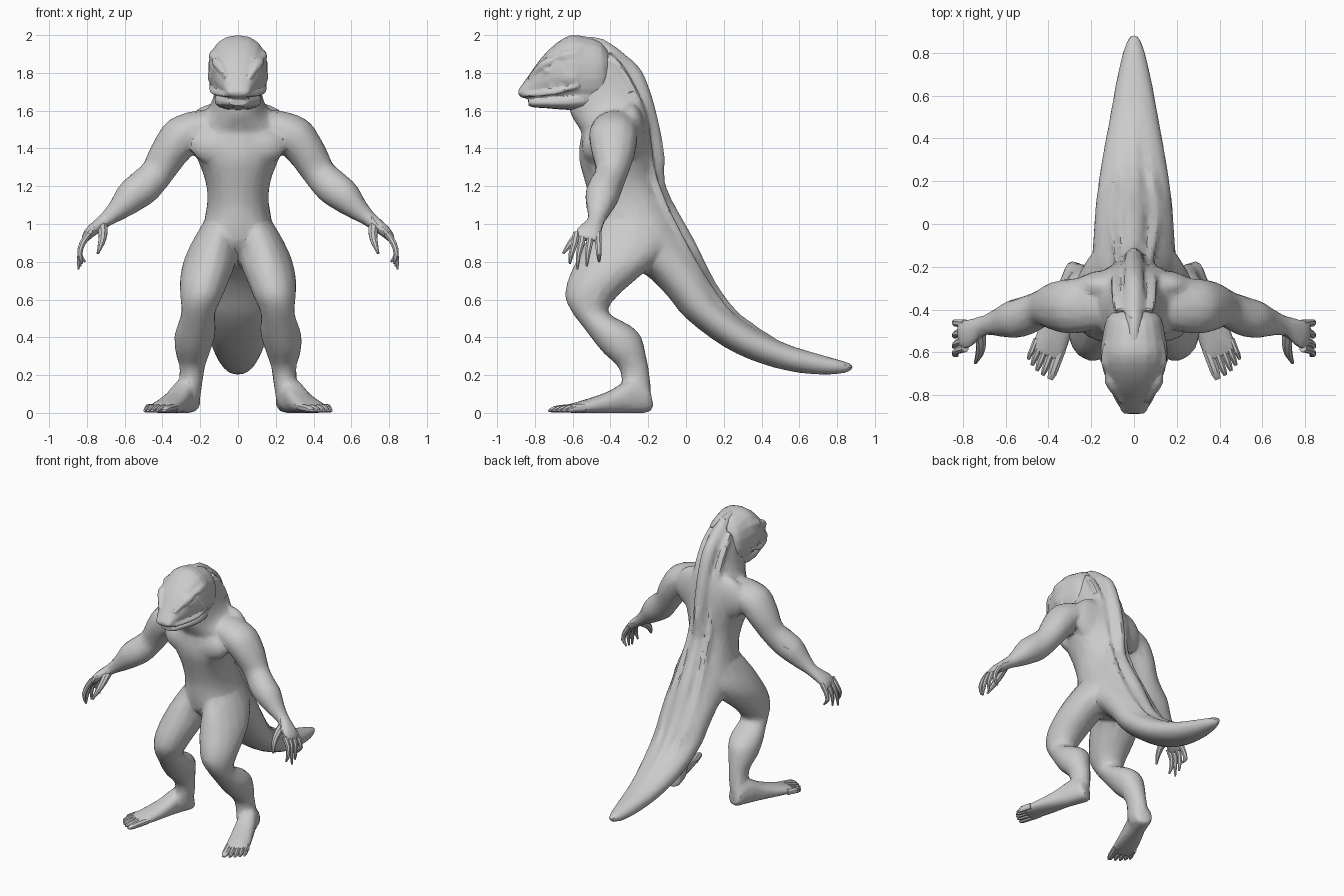
import bpy, bmesh, math
from mathutils import Vector, Matrix

skin = bpy.data.materials.new("grey_skin")
skin.diffuse_color = (0.6, 0.6, 0.6, 1)


# ---- helpers: a ring is (centre, half axis u, half axis v) ----
def slab(p0, p1, w, x=0.0):
    """Ring spanning two (y, z) profile points with half width w."""
    a, b = Vector((x, *p0)), Vector((x, *p1))
    return ((a + b) / 2, Vector((w, 0, 0)), (b - a) / 2)


def tube(pts):
    """Rings square to a path of (x, y, z, half width, half thickness)."""
    out = []
    for i, p in enumerate(pts):
        a, b = pts[max(i - 1, 0)], pts[min(i + 1, len(pts) - 1)]
        t = (Vector(b[:3]) - Vector(a[:3])).normalized()
        u = Vector((0, 1, 0))
        u = u - t * u.dot(t)
        if u.length < 0.25:
            u = Vector((1, 0, 0)) - t * t.x
        u.normalize()
        out.append((Vector(p[:3]), u * p[3], t.cross(u) * p[4]))
    return out


def refine(rings, k):
    """Catmull-Rom interpolation between rings."""
    out, n = [], len(rings)
    for i in range(n - 1):
        q = [rings[max(i - 1, 0)], rings[i], rings[i + 1], rings[min(i + 2, n - 1)]]
        for s in range(k):
            t = s / k
            out.append(tuple(
                0.5 * (2 * b + (c - a) * t + (2 * a - 5 * b + 4 * c - d) * t * t
                       + (3 * b - a - 3 * c + d) * t ** 3)
                for a, b, c, d in zip(*q)))
    return out + [rings[-1]]


def part(name, lofts, n=14, power=2.0, k=2, mirror=False, xf=None):
    """Object made of lofted rings, optionally mirrored across x."""
    bm = bmesh.new()

    def sp(v):
        return math.copysign(abs(v) ** (2 / power), v)

    for side in ((1, -1) if mirror else (1,)):
        for rings in lofts:
            loops = []
            for c, u, v in refine(rings, k):
                loop = []
                for j in range(n):
                    a = 2 * math.pi * (j + 0.5) / n
                    p = c + u * sp(math.cos(a)) + v * sp(math.sin(a))
                    p = xf @ p if xf else p
                    loop.append(bm.verts.new((p.x * side, p.y, p.z)))
                loops.append(loop)
            for A, B in zip(loops, loops[1:]):
                for j in range(n):
                    m = (j + 1) % n
                    bm.faces.new((A[j], A[m], B[m], B[j]))
            bm.faces.new(loops[0])
            bm.faces.new(loops[-1])
    bmesh.ops.recalc_face_normals(bm, faces=bm.faces)
    me = bpy.data.meshes.new(name)
    bm.to_mesh(me)
    bm.free()
    me.materials.append(skin)
    ob = bpy.data.objects.new(name, me)
    bpy.context.collection.objects.link(ob)
    return ob


def blob(c, r):
    """Ellipsoid rings stacked along z."""
    out = []
    for i in range(7):
        a = math.pi * (0.04 + 0.92 * i / 6)
        s, h = math.sin(a), math.cos(a)
        out.append((Vector((c[0], c[1], c[2] + r[2] * h)),
                    Vector((r[0] * s, 0, 0)), Vector((0, r[1] * s, 0))))
    return out


def select(obs):
    bpy.ops.object.select_all(action='DESELECT')
    for o in obs:
        o.select_set(True)
    bpy.context.view_layer.objects.active = obs[0]


def blend(obs, voxel, smooth, ratio):
    """Fuse masses into one skin, then reduce it to broad facets."""
    select(obs)
    bpy.ops.object.join()
    ob = obs[0]
    rm = ob.modifiers.new("blend", 'REMESH')
    rm.mode, rm.voxel_size = 'VOXEL', voxel
    sm = ob.modifiers.new("soften", 'SMOOTH')
    sm.factor, sm.iterations = 0.5, smooth
    ob.modifiers.new("facets", 'DECIMATE').ratio = ratio
    for m in ("blend", "soften", "facets"):
        bpy.ops.object.modifier_apply(modifier=m)
    ob.data.materials.clear()
    ob.data.materials.append(skin)


# ---- trunk and tail in one sweep: front point, back point, half width ----
trunk = part("body", [[slab(*r) for r in (
    ((-.6, 1.74), (-.38, 1.91), .115), ((-.62, 1.62), (-.29, 1.79), .122),
    ((-.595, 1.55), (-.235, 1.68), .15), ((-.555, 1.485), (-.2, 1.59), .22),
    ((-.565, 1.42), (-.185, 1.49), .25), ((-.565, 1.33), (-.175, 1.38), .22),
    ((-.535, 1.22), (-.165, 1.25), .175), ((-.505, 1.1), (-.13, 1.16), .163),
    ((-.5, 1.0), (-.07, 1.05), .178), ((-.48, .9), (-.02, .96), .197),
    ((-.38, .8), (.04, .86), .197), ((-.22, .735), (.085, .78), .19),
    ((-.1, .62), (.14, .68), .185), ((0, .5), (.2, .58), .178),
    ((.2, .35), (.34, .465), .155), ((.4, .26), (.52, .37), .12),
    ((.6, .212), (.7, .312), .085), ((.78, .203), (.82, .278), .052),
    ((.87, .22), (.89, .255), .02))]], n=20, k=3, power=2.15)

# ---- arms from inside the chest to the wrist, and palms ----
arms = part("arms", [tube((
    (.08, -.36, 1.52, .11, .08), (.2, -.375, 1.505, .125, .098),
    (.3, -.385, 1.46, .13, .112), (.37, -.385, 1.37, .114, .1),
    (.43, -.395, 1.27, .086, .088), (.495, -.425, 1.2, .09, .094),
    (.565, -.445, 1.145, .09, .088), (.63, -.46, 1.08, .068, .062),
    (.69, -.472, 1.03, .048, .042), (.735, -.488, .995, .052, .036),
    (.785, -.515, .955, .07, .03), (.815, -.525, .915, .066, .02)))],
    mirror=True, k=3)

# ---- legs: centre x, front y, back y, z, half width ----
legs = part("legs", [[slab((a, z), (b, z), w, x) for x, a, b, z, w in (
    (.09, -.47, -.12, 1.0, .1), (.125, -.535, -.1, .9, .123),
    (.15, -.585, -.16, .8, .141), (.178, -.628, -.27, .7, .131),
    (.195, -.64, -.37, .61, .111), (.21, -.602, -.41, .53, .09),
    (.22, -.55, -.29, .46, .103), (.23, -.505, -.235, .4, .108),
    (.24, -.44, -.215, .32, .092), (.242, -.365, -.2, .25, .069),
    (.248, -.34, -.19, .18, .063), (.258, -.35, -.185, .1, .062),
    (.262, -.33, -.2, .04, .055))]], mirror=True, k=3, n=16)

# ---- feet, turned outwards about the heel ----
turn = Matrix.Translation((.262, -.225, 0)) @ Matrix.Rotation(math.radians(21), 4, 'Z')
feet = part("feet", [[slab(*r) for r in (
    ((.042, .015), (.035, .08), .045), ((.015, 0), (.01, .15), .064),
    ((-.1, -.002), (-.08, .175), .064), ((-.2, -.002), (-.18, .12), .072),
    ((-.31, -.002), (-.3, .078), .08), ((-.43, 0), (-.42, .045), .08))]],
    mirror=True, xf=turn, power=2.5)

# ---- muscle masses ----
muscle = part("muscles", [
    blob((.1, -.485, 1.41), (.15, .07, .1)),       # chest
    blob((.12, -.29, 1.48), (.16, .075, .16)),     # shoulder blade
    blob((.1, -.2, .9), (.095, .12, .17)),         # rump
], mirror=True)

# ---- crest down the spine, with a low ridge on each side ----
crest = part("spine_crest", [[slab(*r) for r in (
    ((-.56, 1.95), (-.58, 2.0), .025), ((-.45, 1.89), (-.44, 1.985), .045),
    ((-.37, 1.83), (-.32, 1.9), .05), ((-.3, 1.75), (-.235, 1.82), .052),
    ((-.25, 1.65), (-.178, 1.68), .05), ((-.22, 1.5), (-.135, 1.51), .048),
    ((-.2, 1.35), (-.108, 1.35), .045), ((-.18, 1.2), (-.108, 1.21), .045),
    ((-.1, 1.03), (-.035, 1.06), .05), ((0, .88), (.055, .9), .055),
    ((.11, .67), (.158, .69), .05), ((.25, .5), (.286, .525), .035),
    ((.45, .38), (.47, .4), .015))]], n=8, power=1.6)
ridges = part("side_ridges", [tube((
    (.07, -.41, 1.9, .016, .02), (.082, -.345, 1.82, .022, .026),
    (.085, -.265, 1.68, .022, .026), (.08, -.21, 1.5, .02, .024),
    (.075, -.185, 1.3, .02, .022), (.08, -.125, 1.12, .02, .022),
    (.1, -.007, .88, .02, .022), (.098, .112, .68, .018, .02),
    (.078, .265, .492, .015, .017), (.05, .48, .368, .01, .012)))],
    mirror=True, n=8)
blend([trunk, arms, legs, feet, muscle, crest, ridges], 0.0125, 5, 0.1)

# ---- head: lower point, upper point, half width ----
head = part("head", [[slab(*r) for r in (
    ((-.42, 1.7), (-.4, 1.9), .095), ((-.435, 1.65), (-.45, 1.965), .13),
    ((-.52, 1.62), (-.53, 1.99), .148), ((-.59, 1.635), (-.61, 2.0), .158),
    ((-.68, 1.66), (-.69, 1.955), .146), ((-.76, 1.665), (-.77, 1.875), .112),
    ((-.82, 1.662), (-.83, 1.79), .08), ((-.87, 1.67), (-.877, 1.725), .06),
    ((-.886, 1.685), (-.888, 1.705), .045))]], n=18, power=2.25)
jaw = part("lower_jaw", [[slab(*r) for r in (
    ((-.45, 1.63), (-.45, 1.74), .1), ((-.54, 1.605), (-.55, 1.72), .125),
    ((-.64, 1.605), (-.65, 1.69), .118), ((-.74, 1.613), (-.75, 1.675), .088),
    ((-.81, 1.618), (-.82, 1.668), .062), ((-.835, 1.628), (-.835, 1.66), .045))]],
    n=14, power=2.4)
lips = part("lips", [tube((
    (.138, -.57, 1.735, .014, .016), (.132, -.67, 1.705, .015, .018),
    (.1, -.76, 1.692, .015, .017), (.07, -.83, 1.686, .014, .015),
    (.04, -.87, 1.688, .012, .014)))], mirror=True, n=8)
brows = part("brows", [tube((
    (.12, -.56, 1.9, .022, .03), (.128, -.65, 1.885, .027, .032),
    (.112, -.73, 1.858, .024, .028), (.085, -.79, 1.815, .016, .018),
    (.06, -.83, 1.77, .01, .01)))], mirror=True, n=10)
eyes = part("eyes", [blob((.118, -.728, 1.81), (.016, .028, .016)),
                     blob((.112, -.61, 1.78), (.05, .08, .06))], mirror=True, n=10)
blend([head, jaw, lips, brows, eyes], 0.0075, 2, 0.12)

# ---- four fingers and a thumb ----
fingers = [tube((
    (.79, y, .95, .02, .02), (.825, y - s * .3, .895, .018, .017),
    (.838, y - s * .8, .84, .015, .014), (x, y - s, z, .006, .006)))
    for y, s, x, z in ((-.465, -.005, .81, .8), (-.505, .02, .835, .775),
                       (-.545, .03, .845, .76), (-.58, .035, .825, .79))]
fingers.append(tube((
    (.72, -.5, .99, .03, .03), (.715, -.555, .95, .026, .025),
    (.722, -.605, .905, .019, .019), (.742, -.65, .845, .007, .007))))
part("fingers", fingers, mirror=True, n=8)

# ---- toes ----
toes = [[slab((-.36, .005), (-.36, .05), w, x), slab((-.43, .001), (-.43, .045), w, x),
         slab((e + .03, 0), (e + .03, .036), w * .9, x * 1.03),
         slab((e, .006), (e, .018), w * .5, x * 1.03)]
        for x, e, w in ((-.056, -.515, .025), (-.018, -.51, .018), (.014, -.5, .017),
                        (.043, -.485, .016), (.069, -.465, .015))]
part("toes", toes, mirror=True, xf=turn, n=8)

# ---- shading ----
select([o for o in bpy.context.scene.objects if o.type == 'MESH'])
bpy.ops.object.shade_smooth_by_angle(angle=math.radians(26))
